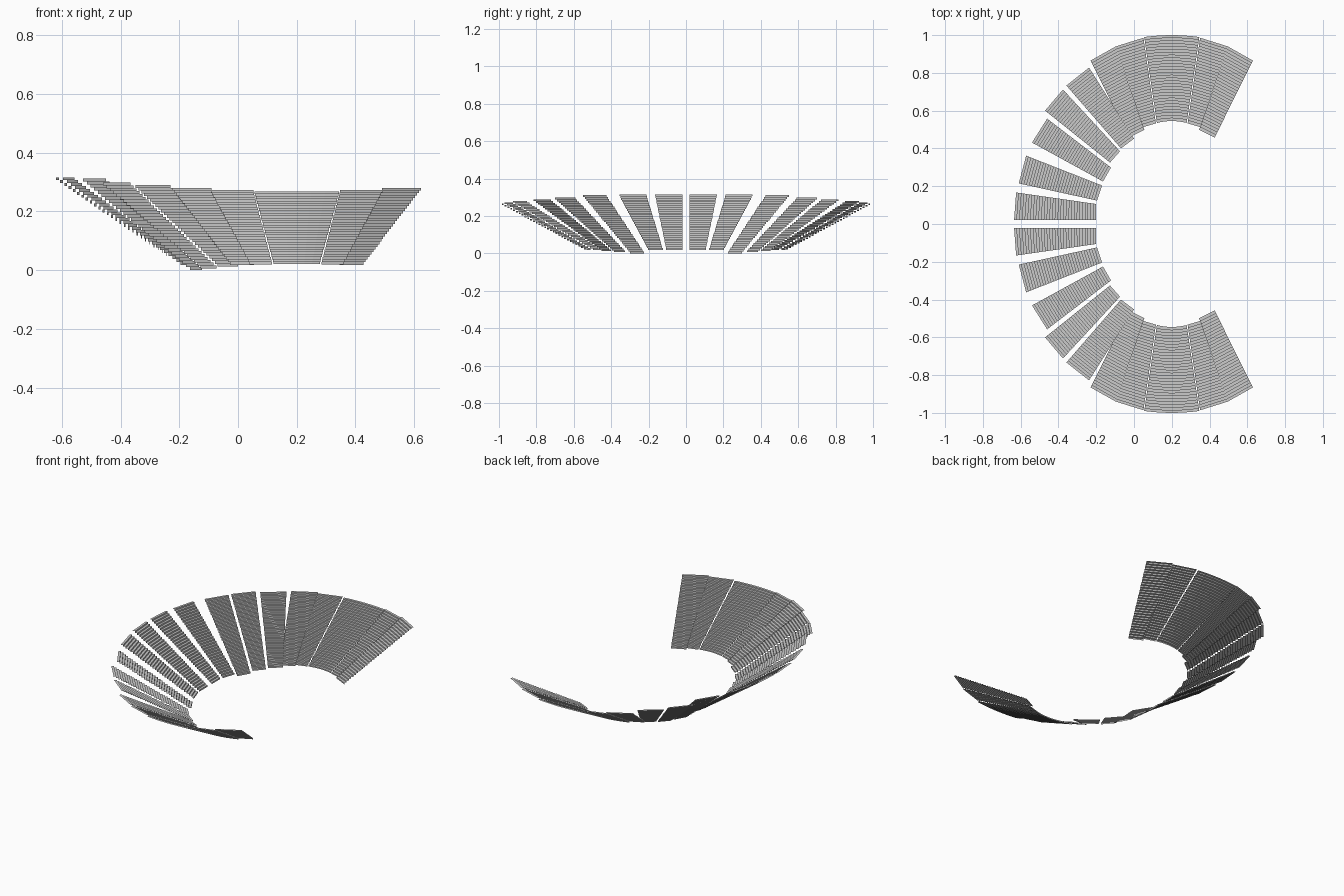
import bpy, bmesh
from mathutils import Vector

if "Cube" in bpy.data.objects:
    bpy.data.objects.remove(bpy.data.objects["Cube"])

ROWS = 30   # seating rows in every block
CX = 0.2    # axis about which the side stands are symmetric


def stand_block(name, inner, outer, z0, z1, bulge=0.0, rows=ROWS):
    """Stepped stand: inner/outer are the (start, end) corners of the front and back edges."""
    bm = bmesh.new()
    segs = 6 if bulge else 1
    a, b = [Vector(p) for p in inner]
    c, d = [Vector(p) for p in outer]
    rise = (z1 - z0) / rows

    def line(t, z):
        p, q = a.lerp(c, t), b.lerp(d, t)
        out = Vector((-(q - p).y, (q - p).x)).normalized()
        if out.dot((c + d) - (a + b)) < 0:
            out = -out
        pts = []
        for i in range(segs + 1):
            s = i / segs
            v = p.lerp(q, s) + out * bulge * 4 * s * (1 - s)
            pts.append(bm.verts.new((v.x, v.y, z)))
        return pts

    # riser then tread for each row
    rails = [line(0, z0)]
    for i in range(rows):
        z = z0 + rise * (i + 1)
        rails += [line(i / rows, z), line((i + 1) / rows, z)]
    for r, s in zip(rails, rails[1:]):
        for i in range(segs):
            bm.faces.new((r[i], r[i + 1], s[i + 1], s[i]))
    bm.normal_update()
    if sum(f.normal.z for f in bm.faces) < 0:
        bmesh.ops.reverse_faces(bm, faces=bm.faces[:])
    me = bpy.data.meshes.new(name)
    bm.to_mesh(me)
    bm.free()
    ob = bpy.data.objects.new(name, me)
    bpy.context.collection.objects.link(ob)


def flip_y(edge):
    return [(x, -y) for x, y in edge]


def flip_x(edge):
    return [(2 * CX - x, y) for x, y in edge]


# end and corner blocks: inner edge, outer edge, bottom and top height
curve_blocks = [
    ("end_block", [(-.20, .02), (-.20, .106)], [(-.635, .02), (-.624, .167)], .018, .316),
    ("end_block_outer", [(-.196, .124), (-.169, .204)], [(-.61, .215), (-.571, .362)], .018, .316),
    ("corner_block_a", [(-.164, .225), (-.122, .299)], [(-.54, .431), (-.46, .558)], .0, .312),
    ("corner_block_b", [(-.127, .325), (-.074, .385)], [(-.471, .60), (-.376, .712)], .006, .298),
    ("corner_block_c", [(-.069, .40), (.0, .452)], [(-.358, .733), (-.238, .828)], .012, .289),
]
# side stand blocks, repeated either side of the middle block
side_blocks = [
    ("side_block_end", [(-.027, .458), (.055, .498)], [(-.23, .865), (-.095, .941)], .018, .28),
    ("side_block", [(.04, .51), (.116, .533)], [(-.097, .94), (.05, .986)], .019, .273),
]

for side, m in (("back", lambda e: e), ("front", flip_y)):
    for n, i, o, z0, z1 in curve_blocks:
        stand_block(f"{n}_{side}", m(i), m(o), z0, z1)
    for n, i, o, z0, z1 in side_blocks:
        stand_block(f"{n}_left_{side}", m(i), m(o), z0, z1)
        stand_block(f"{n}_right_{side}", m(flip_x(i)), m(flip_x(o)), z0, z1)
    # gently curved middle block
    stand_block(f"middle_block_{side}", m([(.121, .535), (.279, .535)]),
                m([(.054, .99), (.346, .99)]), .02, .267, bulge=.01)
